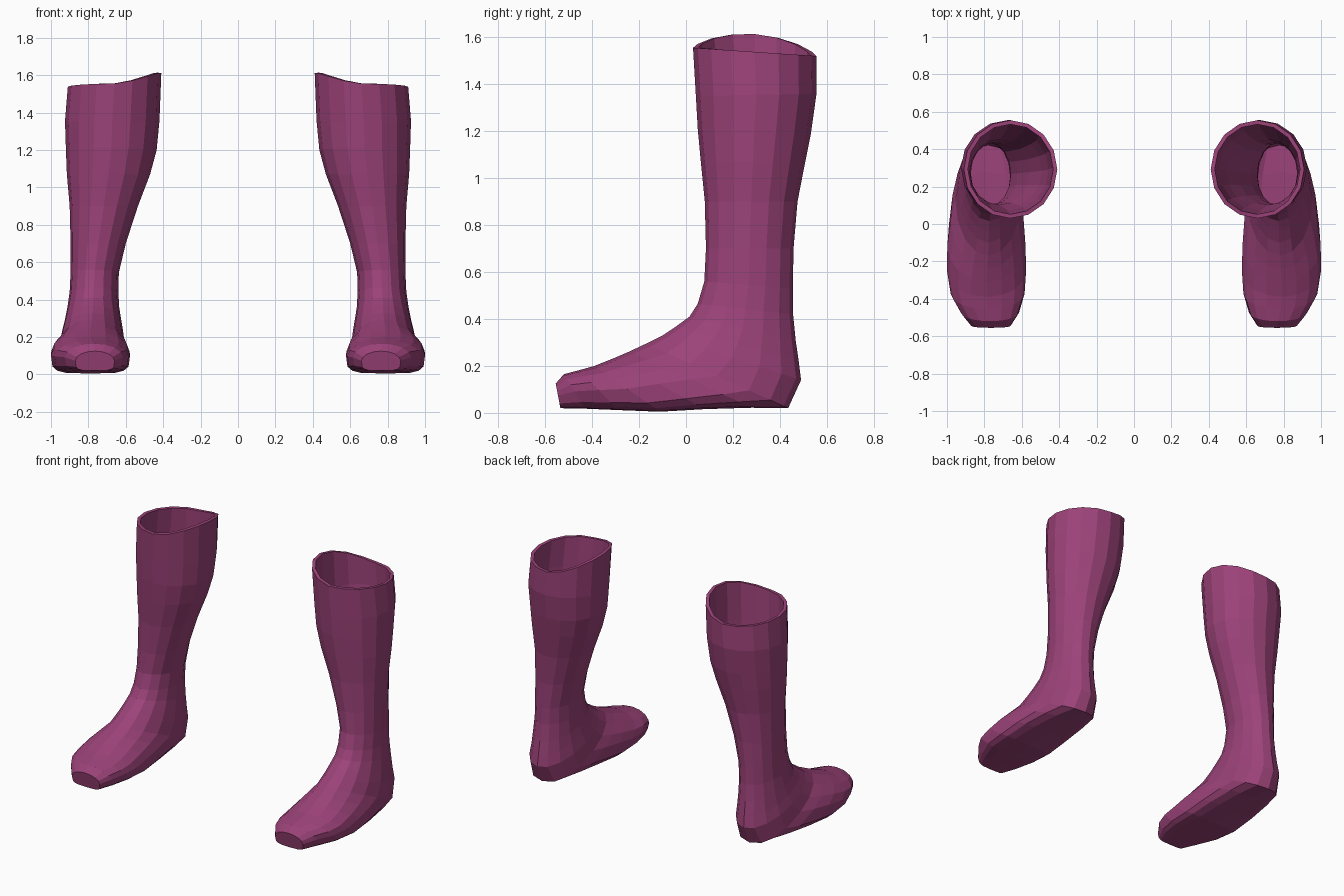
import bpy, bmesh, math

SIDES = 16

# Sections: front (y, z), back (y, z), inner x, outer x, squareness of the back/bottom half.
# They start level at the cuff and fan round until they stand upright at the toe.
SECTIONS = [
    (0.03, 1.555, 0.555, 1.52, 0.41, 0.91, 2.0),
    (0.042, 1.35, 0.556, 1.36, 0.42, 0.925, 2.0),
    (0.05, 1.21, 0.532, 1.19, 0.435, 0.92, 2.0),
    (0.063, 1.07, 0.508, 1.07, 0.47, 0.915, 2.0),
    (0.08, 0.90, 0.475, 0.90, 0.535, 0.90, 2.0),
    (0.085, 0.70, 0.458, 0.70, 0.60, 0.895, 2.0),
    (0.078, 0.56, 0.455, 0.53, 0.637, 0.895, 2.0),
    (0.05, 0.465, 0.456, 0.42, 0.64, 0.90, 2.0),
    (0.015, 0.41, 0.467, 0.31, 0.635, 0.912, 2.0),
    (-0.04, 0.37, 0.48, 0.22, 0.625, 0.925, 2.0),
    (-0.10, 0.33, 0.49, 0.14, 0.615, 0.94, 2.1),
    (-0.17, 0.295, 0.435, 0.02, 0.605, 0.955, 2.4),
    (-0.24, 0.262, 0.28, 0.022, 0.59, 0.98, 3.0),
    (-0.31, 0.232, 0.08, 0.016, 0.58, 0.998, 3.6),
    (-0.39, 0.20, -0.11, 0.005, 0.577, 1.0, 4.0),
    (-0.455, 0.182, -0.29, 0.012, 0.585, 0.98, 4.0),
    (-0.52, 0.165, -0.43, 0.018, 0.615, 0.925, 4.0),
    (-0.555, 0.125, -0.535, 0.02, 0.66, 0.87, 4.0),
]


def power(v, e):
    return math.copysign(abs(v) ** e, v)


def make_boot(name, side, material):
    bm = bmesh.new()
    rings = []
    for k, (fy, fz, by, bz, x0, x1, n) in enumerate(SECTIONS):
        ring = []
        for i in range(SIDES):
            t = 2 * math.pi * i / SIDES
            c, s = math.cos(t), math.sin(t)
            e = 2 / n if c < 0 else 1.0          # boxier toward the sole
            u = (1 - power(c, e)) / 2
            w = power(s, e)
            x = (x0 + x1) / 2 + w * (x1 - x0) / 2
            y = fy + (by - fy) * u
            z = fz + (bz - fz) * u
            if k == 0:                           # cuff rises on the inner side
                z += 0.075 * max(0.0, -w) ** 1.5
            ring.append(bm.verts.new((side * x, y, z)))
        rings.append(ring)
    for a, b in zip(rings, rings[1:]):
        for i in range(SIDES):
            j = (i + 1) % SIDES
            bm.faces.new((a[i], a[j], b[j], b[i]))
    # blunt toe
    toe = bm.faces.new(rings[-1])
    bmesh.ops.recalc_face_normals(bm, faces=bm.faces)
    bm.normal_update()
    if toe.normal.y > 0:
        bmesh.ops.reverse_faces(bm, faces=bm.faces)
    mesh = bpy.data.meshes.new(name)
    bm.to_mesh(mesh)
    bm.free()
    mesh.materials.append(material)
    boot = bpy.data.objects.new(name, mesh)
    bpy.context.collection.objects.link(boot)
    # leather thickness, leaving the shaft hollow
    wall = boot.modifiers.new("wall", "SOLIDIFY")
    wall.thickness = 0.022
    wall.offset = -1
    return boot


leather = bpy.data.materials.new("plum leather")
leather.diffuse_color = (0.33, 0.055, 0.19, 1)

make_boot("boot_right", 1, leather)
make_boot("boot_left", -1, leather)
